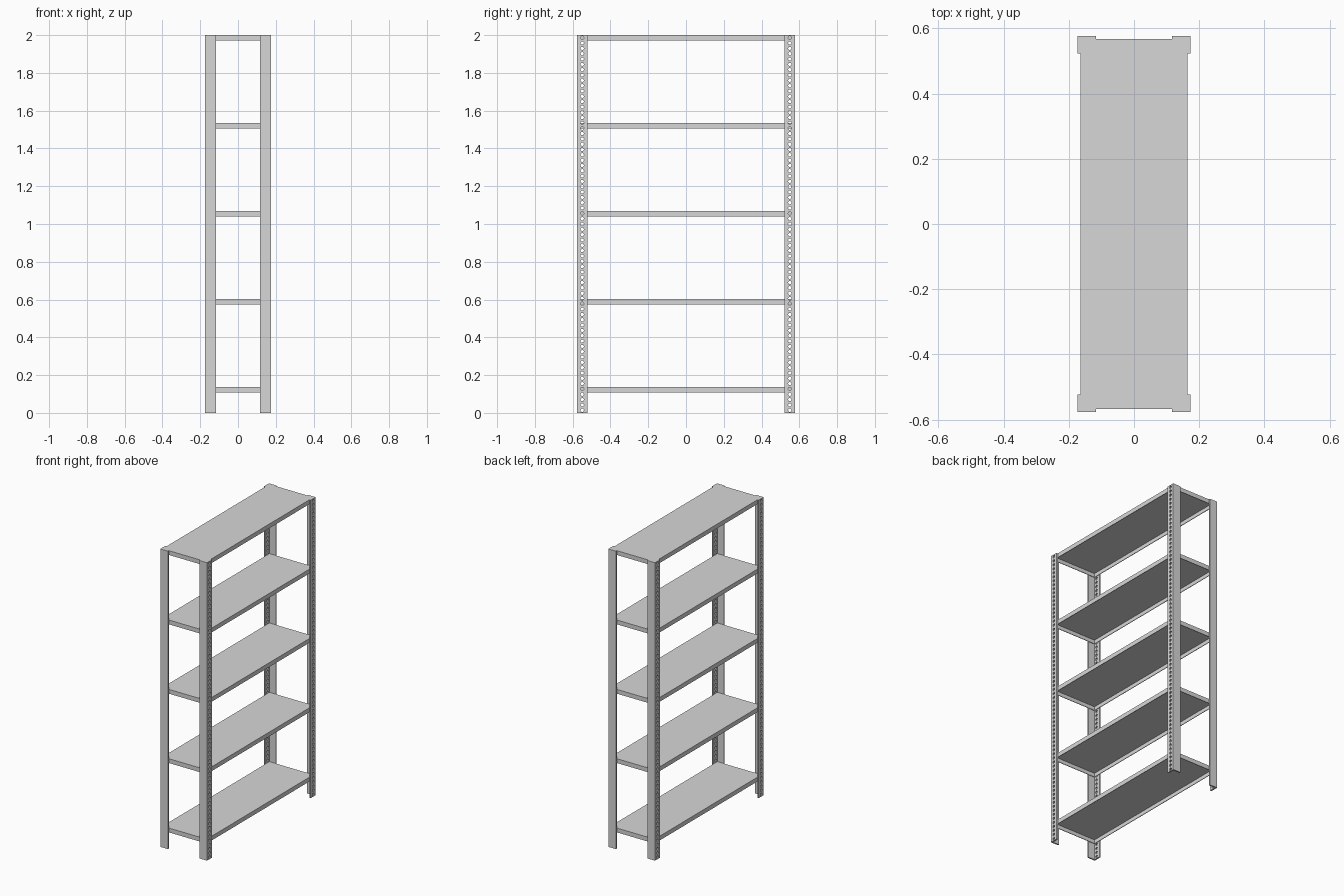
import bpy, bmesh, math

cube = bpy.data.objects.get("Cube")
if cube:
    bpy.data.objects.remove(cube, do_unlink=True)

HEIGHT = 2.0
POST_X, POST_Y = 0.1735, 0.5765       # outer corner of the posts
FLANGE_X, FLANGE_Y = 0.057, 0.054     # flange widths
STEEL = 0.0095                        # post thickness
SHELF_X, SHELF_Y, SHELF_H = 0.164, 0.567, 0.029
SHELVES, SHELF_STEP = 5, 0.4655
HOLES, HOLE_R = 71, 0.009

steel = bpy.data.materials.new("light grey steel")
steel.use_nodes = True
grey = (0.68, 0.68, 0.68, 1)
steel.diffuse_color = grey
steel.node_tree.nodes["Principled BSDF"].inputs["Base Color"].default_value = grey


def add_object(name, mesh):
    mesh.materials.clear()
    mesh.materials.append(steel)
    ob = bpy.data.objects.new(name, mesh)
    bpy.context.collection.objects.link(ob)
    return ob


def box_mesh(name, sx, sy, sz, open_bottom=False):
    bm = bmesh.new()
    bmesh.ops.create_cube(bm, size=1)
    bmesh.ops.scale(bm, vec=(sx, sy, sz), verts=bm.verts)
    if open_bottom:
        bm.faces.ensure_lookup_table()
        low = [f for f in bm.faces if f.normal.z < -0.5]
        bmesh.ops.delete(bm, geom=low, context='FACES_ONLY')
    mesh = bpy.data.meshes.new(name)
    bm.to_mesh(mesh)
    bm.free()
    return mesh


def mirror_to_corners(ob):
    centre = ob.location.copy()
    for v in ob.data.vertices:
        v.co += centre
    ob.location = (0, 0, 0)
    mod = ob.modifiers.new("four corners", 'MIRROR')
    mod.use_axis = (True, True, False)
    mod.use_mirror_merge = False


def add_outline(curve, points):
    spline = curve.splines.new('POLY')
    spline.points.add(len(points) - 1)
    for p, (u, v) in zip(spline.points, points):
        p.co = (u, v, 0, 1)
    spline.use_cyclic_u = True


# Perforated side flange: a filled outline with a row of round holes
curve = bpy.data.curves.new("flange_outline", 'CURVE')
curve.dimensions = '2D'
curve.fill_mode = 'BOTH'
curve.extrude = STEEL / 2
inner, outer = POST_Y - FLANGE_Y, POST_Y
add_outline(curve, [(inner, 0), (outer, 0), (outer, HEIGHT), (inner, HEIGHT)])
step = HEIGHT / HOLES
for i in range(HOLES):
    ring = [k * math.tau / 10 for k in range(10)]
    add_outline(curve, [((inner + outer) / 2 + HOLE_R * math.cos(a),
                         (i + 0.5) * step + HOLE_R * math.sin(a)) for a in ring])
helper = bpy.data.objects.new("flange_outline", curve)
bpy.context.collection.objects.link(helper)
bpy.context.view_layer.update()
graph = bpy.context.evaluated_depsgraph_get()
plate = bpy.data.meshes.new_from_object(helper.evaluated_get(graph))
bpy.data.objects.remove(helper, do_unlink=True)

# Stand the plate upright on the outer side of the post
bm = bmesh.new()
bm.from_mesh(plate)
bmesh.ops.remove_doubles(bm, verts=bm.verts, dist=0.00001)
for v in bm.verts:
    u, w, d = v.co
    v.co = (POST_X - STEEL / 2 + d, u, w)
bmesh.ops.recalc_face_normals(bm, faces=bm.faces)
for f in bm.faces:
    f.smooth = False
bm.to_mesh(plate)
bm.free()
mirror_to_corners(add_object("post_perforated_flanges", plate))

# Plain flange closing the front and back of each post
width = FLANGE_X - STEEL
plain = add_object("post_plain_flanges", box_mesh("plain_flange", width, STEEL, HEIGHT))
plain.location = (POST_X - STEEL - width / 2, POST_Y - STEEL / 2, HEIGHT / 2)
mirror_to_corners(plain)

# Shelves: shallow trays with a folded lip, open underneath
for i in range(SHELVES):
    tray = box_mesh("shelf", SHELF_X * 2, SHELF_Y * 2, SHELF_H, open_bottom=True)
    shelf = add_object(f"shelf_{i + 1}", tray)
    shelf.location.z = HEIGHT - SHELF_H / 2 - i * SHELF_STEP
    mod = shelf.modifiers.new("sheet thickness", 'SOLIDIFY')
    mod.thickness = 0.004
    mod.offset = -1
    mod.use_even_offset = True
